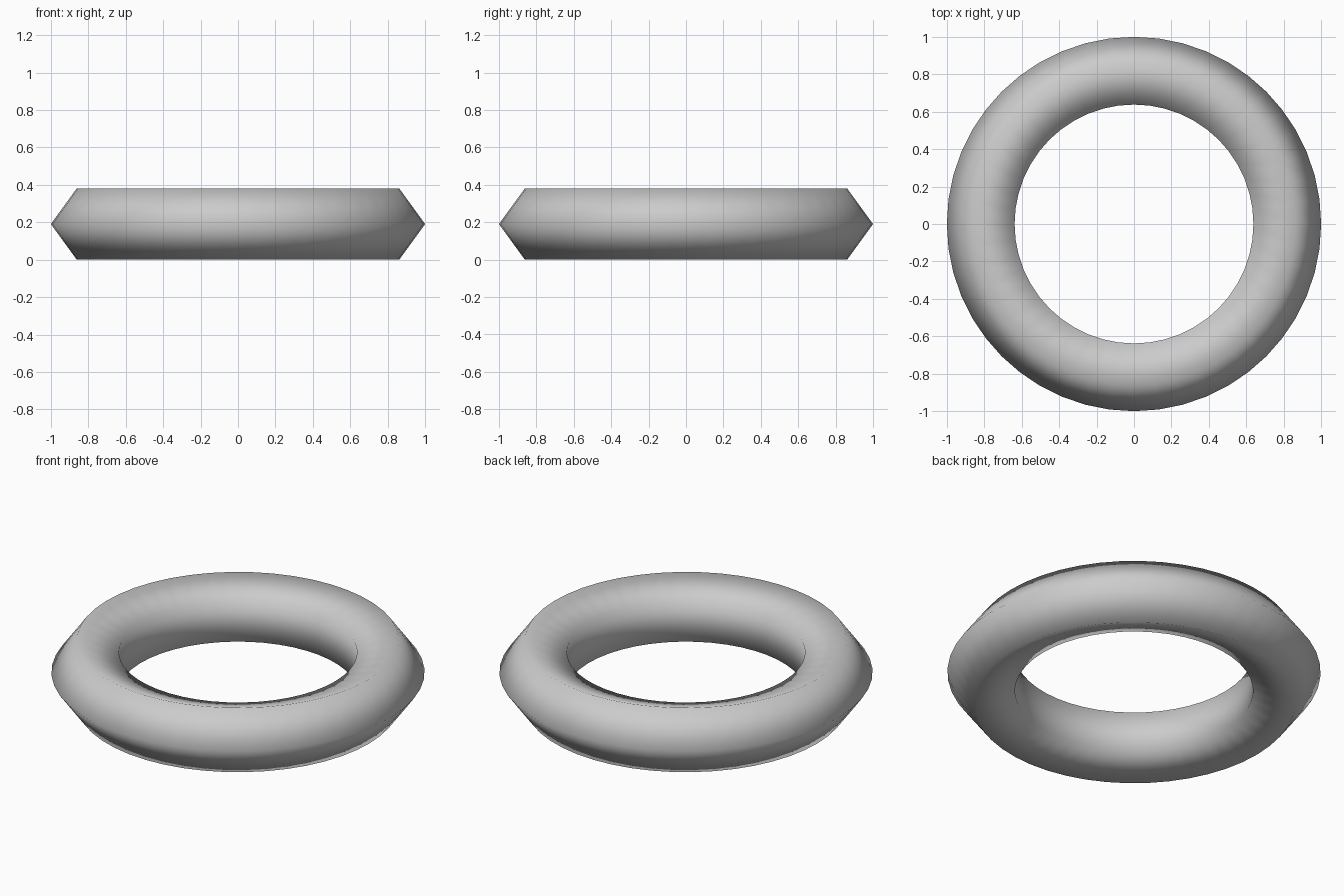
import bpy
import math

if "Cube" in bpy.data.objects:
    bpy.data.objects.remove(bpy.data.objects["Cube"])

# Ring: smooth-shaded torus with a five-sided cross-section, one ridge facing outward
MAJOR, MINOR = 0.8, 0.2
half_height = MINOR * math.sin(math.radians(72))
bpy.ops.mesh.primitive_torus_add(
    major_radius=MAJOR, minor_radius=MINOR,
    major_segments=48, minor_segments=5,
    location=(0, 0, half_height))
ring = bpy.context.object
ring.name = "ring"
bpy.ops.object.shade_smooth()
